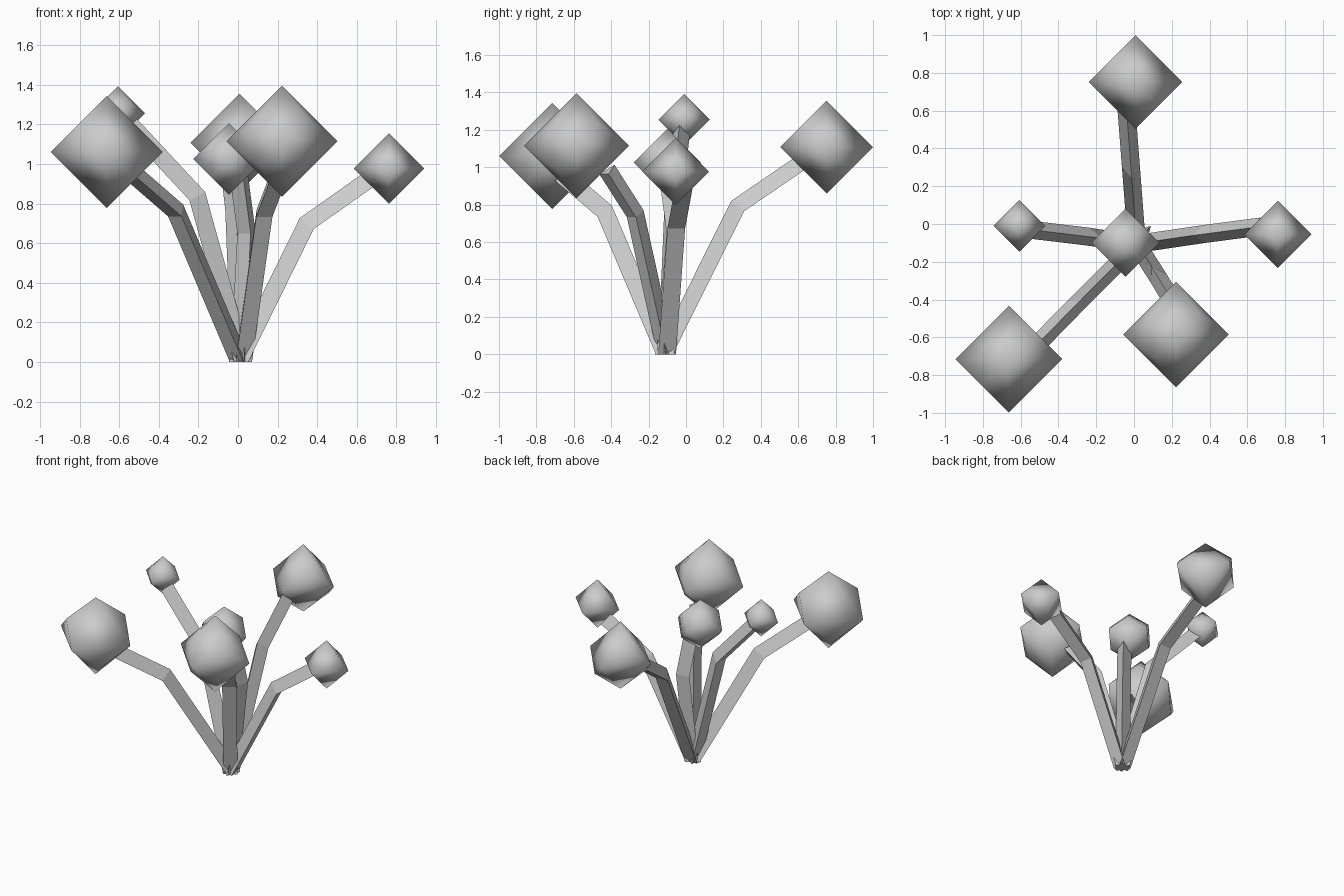
import bpy, bmesh
from itertools import product
from mathutils import Vector

if "Cube" in bpy.data.objects:
    bpy.data.objects.remove(bpy.data.objects["Cube"])

BASE = Vector((0.015, -0.105, 0))
STEM_R = 0.055

# bend point, stem tip, head centre, head radius, bulge of the (positive, negative) octants
STALKS = [
    ((-0.305, -0.425, 0.755), (-0.53, -0.655, 0.95), (-0.662, -0.715, 1.06), 0.283, (0.5, 0.333)),
    ((0.12, -0.27, 0.745), (0.21, -0.42, 0.98), (0.222, -0.585, 1.115), 0.28, (0.42, 0.42)),
    ((-0.015, 0.285, 0.783), (-0.04, 0.61, 1.005), (0.008, 0.752, 1.107), 0.248, (0.333, 0.5)),
    ((0.355, -0.055, 0.69), (0.66, -0.015, 0.905), (0.762, -0.055, 0.977), 0.178, (0.333, 0.333)),
    ((0.05, -0.05, 0.65), (0.01, -0.09, 0.95), (-0.045, -0.10, 1.025), 0.18, (0.5, 0.5)),
    ((-0.215, -0.07, 0.83), (-0.55, -0.03, 1.19), (-0.607, -0.01, 1.255), 0.137, (0.42, 0.42)),
]


def finish(bm, name, smooth):
    bmesh.ops.recalc_face_normals(bm, faces=bm.faces)
    for f in bm.faces:
        f.smooth = smooth
    me = bpy.data.meshes.new(name)
    bm.to_mesh(me)
    bm.free()
    ob = bpy.data.objects.new(name, me)
    bpy.context.collection.objects.link(ob)
    return ob


def head(name, centre, r, bulge):
    # octahedron with raised face centres
    bm = bmesh.new()
    for x, y, z in product((-1, 1), repeat=3):
        c = r * (bulge[0] if x * y * z > 0 else bulge[1])
        bm.verts.new((x * c, y * c, z * c))
    for axis in range(3):
        for s in (-r, r):
            v = Vector()
            v[axis] = s
            bm.verts.new(v)
    bmesh.ops.convex_hull(bm, input=bm.verts)
    finish(bm, name, True).location = centre


def stem(name, bend, end):
    # triangular bar, ridge upward, with one mitred bend
    bend, end = Vector(bend), Vector(end)
    d0, d1 = (bend - BASE).normalized(), (end - bend).normalized()
    side = Vector((d1.y, -d1.x, 0)).normalized()
    s0 = (side - d0 * side.dot(d0)).normalized()
    up = s0.cross(d0)
    mitre = (d0 + d1).normalized()
    bm = bmesh.new()
    rings = [[], [], []]
    for a, b in ((0, 1), (-0.866, -0.5), (0.866, -0.5)):
        p = BASE + (s0 * a + up * b) * STEM_R
        foot = p - d0 * (p.z / d0.z)
        elbow = p + d0 * ((bend - p).dot(mitre) / d0.dot(mitre))
        tip = elbow + d1 * (end - elbow).dot(d1)
        for ring, co in zip(rings, (foot, elbow, tip)):
            ring.append(bm.verts.new(co))
    for lo, hi in zip(rings, rings[1:]):
        for i in range(3):
            j = (i + 1) % 3
            bm.faces.new((lo[i], lo[j], hi[j], hi[i]))
    bm.faces.new(rings[0])
    bm.faces.new(rings[-1])
    finish(bm, name, False)


for n, (bend, tip, centre, r, bulge) in enumerate(STALKS, 1):
    stem(f"stem_{n}", bend, tip)
    head(f"head_{n}", centre, r, bulge)
